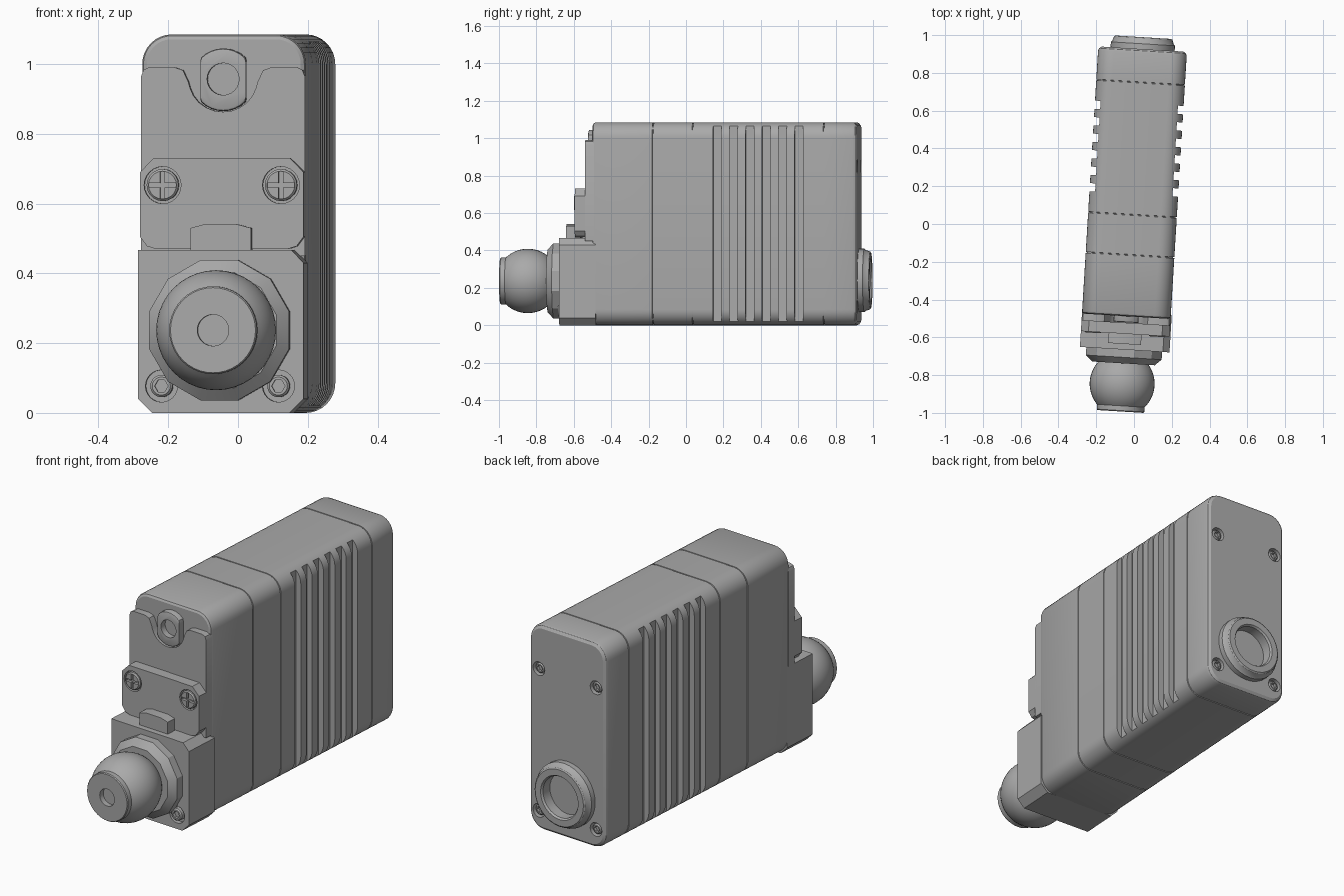
import bpy, bmesh, math
from mathutils import Matrix

if "Cube" in bpy.data.objects:
    bpy.data.objects.remove(bpy.data.objects["Cube"])

CX = -0.011                       # centre line of the housing
TURN = Matrix.Rotation(math.radians(-3.5), 4, 'Z')
grey = bpy.data.materials.new("grey")
grey.diffuse_color = (0.40, 0.40, 0.40, 1)
grey.use_nodes = True
grey.node_tree.nodes["Principled BSDF"].inputs["Base Color"].default_value = grey.diffuse_color
parts = []


def finish(name, bm, part=True):
    bmesh.ops.recalc_face_normals(bm, faces=bm.faces)
    me = bpy.data.meshes.new(name)
    bm.to_mesh(me)
    bm.free()
    ob = bpy.data.objects.new(name, me)
    bpy.context.collection.objects.link(ob)
    me.materials.append(grey)
    if part:
        parts.append(ob)
    return ob


def loft(bm, rings):
    """Skin a list of closed rings of points and cap both ends."""
    vs = [[bm.verts.new(p) for p in r] for r in rings]
    n = len(vs[0])
    for a, b in zip(vs, vs[1:]):
        for i in range(n):
            bm.faces.new((a[i], a[(i + 1) % n], b[(i + 1) % n], b[i]))
    bm.faces.new(vs[0])
    bm.faces.new(vs[-1][::-1])


def prism(name, profile, y0, y1, bevel=0.0, part=True):
    """Extrude an x-z profile along y."""
    bm = bmesh.new()
    loft(bm, [[(x, y, z) for x, z in profile] for y in (y0, y1)])
    if bevel:
        edges = [e for e in bm.edges if all(abs(v.co.y - y0) < 1e-5 for v in e.verts)]
        bmesh.ops.bevel(bm, geom=edges, offset=bevel, segments=2, profile=0.5, affect='EDGES')
    return finish(name, bm, part)


def lathe(name, x, z, profile, segs=32, phase=0.0, part=True):
    """Turn a list of (radius, y) about an axis along y."""
    bm = bmesh.new()
    loft(bm, [[(x + r * math.cos(phase + 2 * math.pi * i / segs), y,
                z + r * math.sin(phase + 2 * math.pi * i / segs)) for i in range(segs)]
              for r, y in profile])
    return finish(name, bm, part)


def cut(ob, *cutters):
    """Subtract cutters and bake the result."""
    for c in cutters:
        m = ob.modifiers.new("cut", 'BOOLEAN')
        m.operation, m.solver, m.object = 'DIFFERENCE', 'EXACT', c
    bpy.context.view_layer.update()
    ev = ob.evaluated_get(bpy.context.evaluated_depsgraph_get())
    me = bpy.data.meshes.new_from_object(ev)
    ob.modifiers.clear()
    ob.data = me
    for c in cutters:
        bpy.data.objects.remove(c)


def box(x0, x1, y0, y1, z0, z1):
    return prism("cutter", [(x0, z0), (x1, z0), (x1, z1), (x0, z1)], y0, y1, part=False)


def round_rect(x0, x1, z0, z1, r, steps=8):
    pts = []
    for k, (x, z) in enumerate([(x1 - r, z1 - r), (x0 + r, z1 - r), (x0 + r, z0 + r), (x1 - r, z0 + r)]):
        for i in range(steps + 1):
            a = math.pi / 2 * (k + i / steps)
            pts.append((x + r * math.cos(a), z + r * math.sin(a)))
    return pts


# Housing: rounded block with three seam grooves and softened ends
HW, H = 0.235, 1.085
sections = [(-0.49, 0.014), (-0.484, 0.004), (-0.474, 0)]
for s in (-0.165, 0.048, 0.75):
    sections += [(s - 0.003, 0), (s - 0.002, 0.006), (s + 0.002, 0.006), (s + 0.003, 0)]
sections += [(0.905, 0), (0.918, 0.005), (0.927, 0.018)]
bm = bmesh.new()
loft(bm, [[(x, y, z) for x, z in round_rect(CX - HW + d, CX + HW - d, d, H - d, 0.085 - d)]
          for y, d in sections])
housing = finish("housing", bm)

# Cooling grooves on both sides, and pockets for the rear bolts
rear_bolts = [(CX + sx * 0.175, z) for sx in (-1, 1) for z in (0.10, 0.85)]
cutters = []
for i in range(6):
    y = 0.18 + 0.0875 * i
    for sx in (-1, 1):
        xs = sorted((CX + sx * (HW - 0.03), CX + sx * (HW + 0.1)))
        cutters.append(box(*xs, y - 0.022, y + 0.022, -0.1, 1.2))
cutters += [lathe("cutter", x, z, [(0.036, 0.895), (0.036, 1.0)], 20, part=False) for x, z in rear_bolts]
cut(housing, *cutters)


def bolt(name, x, z, y, r, out, length=0.03, cross=False):
    """Bolt head whose face is at y; out is -1 for the front, 1 for the back."""
    b = lathe(name, x, z, [(r, y - out * length), (r, y - out * 0.006), (r - 0.006, y)], 20)
    ys = sorted((y - out * 0.015, y + out * 0.05))
    if cross:
        w, h = r * 0.14, r * 0.85
        cut(b, box(x - w, x + w, *ys, z - h, z + h), box(x - h, x + h, *ys, z - w, z + w))
    else:
        cut(b, lathe("cutter", x, z, [(r * 0.6, ys[0]), (r * 0.6, ys[1])], 6, part=False))


for x, z in rear_bolts:
    bolt("rear_bolt", x, z, 0.922, 0.027, 1, 0.028)

# Rear port: chamfered collar with a deep bore
lathe("rear_port", CX, 0.24, [(0.17, 0.9), (0.17, 0.955), (0.163, 0.962), (0.155, 0.985), (0.148, 0.99),
                              (0.115, 0.99), (0.108, 0.98), (0.108, 0.90)])

# Front mounting block with chamfered corners
block = prism("front_block", [(CX - 0.235, 0.04), (CX - 0.195, 0), (CX + 0.2, 0), (CX + 0.24, 0.04),
                              (CX + 0.24, 0.43), (CX + 0.205, 0.467), (CX - 0.235, 0.467)], -0.667, -0.47)
block_bolts = [(CX + sx * 0.168, 0.077) for sx in (-1, 1)]
cut(block, *[lathe("cutter", x, z, [(0.046, -0.8), (0.046, -0.64)], 24, part=False) for x, z in block_bolts])
for x, z in block_bolts:
    bolt("block_bolt", x, z, -0.675, 0.032, -1, 0.045)

# Nut, ball and nozzle tip
NZ = 0.237
lathe("nut", CX, NZ, [(0.208, -0.66), (0.208, -0.708), (0.172, -0.74), (0.12, -0.74)], 12, math.radians(15))
ball = [(0.172 * math.sin(a), -0.848 - 0.172 * math.cos(a))
        for a in (math.radians(46 + 88 * i / 14) for i in range(15))]
lathe("ball", CX, NZ, ball, 40)
lathe("nozzle_tip", CX, NZ, [(0.126, -0.94), (0.126, -0.99), (0.122, -0.995), (0.045, -0.995), (0.045, -0.95)], 40)

# Upper cover plate with a scooped top around the connector
half = [(0.235, 0.965), (0.228, 0.983), (0.212, 0.991), (0.14, 0.991), (0.115, 0.982), (0.1, 0.95)]
scoop = [(0.098 * math.cos(a), 0.955 - 0.092 * math.sin(a))
         for a in (math.radians(15 + 150 * i / 10) for i in range(11))]
outline = [(0.235, 0.45)] + half + scoop + [(-x, z) for x, z in half[::-1]] + [(-0.235, 0.45)]
prism("upper_cover", [(CX + x, z) for x, z in outline], -0.527, -0.48)

# Lower cover with clipped upper corners and rounded lower ones
half = [(0.19, 0.47), (0.215, 0.478), (0.235, 0.505), (0.235, 0.69), (0.195, 0.731)]
lower = prism("lower_cover", [(CX + x, z) for x, z in half + [(-x, z) for x, z in half[::-1]]], -0.583, -0.51)
screws = [(CX + sx * 0.17, 0.653) for sx in (-1, 1)]
cut(lower, *[lathe("cutter", x, z, [(0.053, -0.7), (0.053, -0.56)], 24, part=False) for x, z in screws])
for x, z in screws:
    bolt("cover_screw", x, z, -0.588, 0.046, -1, 0.04, cross=True)

# Arched latch tab under the cover
tab = [(-0.087, 0.46), (0.087, 0.46), (0.087, 0.53), (0.045, 0.541), (-0.045, 0.541), (-0.087, 0.53)]
prism("latch_tab", [(CX + x, z) for x, z in tab], -0.637, -0.56)

# Small connector: flat-sided collar with a bored socket
ring = [(max(-0.066, min(0.066, 0.09 * math.cos(a))), 0.09 * math.sin(a))
        for a in (2 * math.pi * i / 32 for i in range(32))]
collar = prism("connector_collar", [(CX + x, 0.955 + z) for x, z in ring], -0.522, -0.47, 0.008)
cut(collar, lathe("cutter", CX, 0.957, [(0.052, -0.6), (0.052, -0.475)], 24, part=False))
lathe("connector_socket", CX, 0.957, [(0.052, -0.475), (0.052, -0.522), (0.046, -0.522), (0.046, -0.475)], 24)

# Turn the whole assembly slightly and shade it
for ob in parts:
    ob.data.transform(TURN)
    ob.select_set(True)
bpy.context.view_layer.objects.active = parts[0]
bpy.ops.object.shade_smooth_by_angle(angle=math.radians(28))
